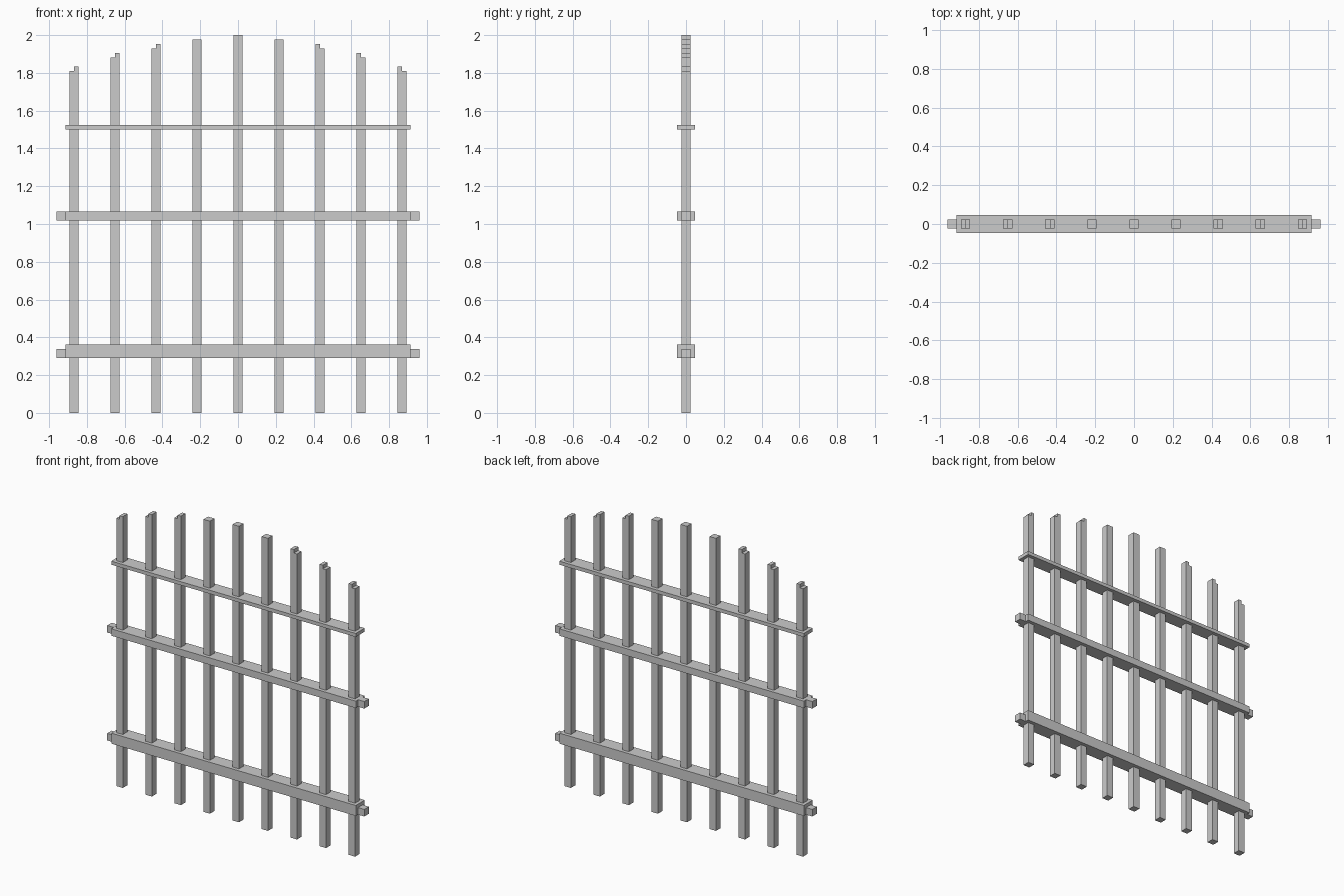
import bpy, bmesh

if "Cube" in bpy.data.objects:
    bpy.data.objects.remove(bpy.data.objects["Cube"])

U = 2 / 84          # base module
H = U               # half width of a bar
SPACING = 0.217


def extrude_profile(name, pts, half_depth):
    """Extrude an (x, z) outline symmetrically along y."""
    bm = bmesh.new()
    face = bm.faces.new([bm.verts.new((x, -half_depth, z)) for x, z in pts])
    ext = bmesh.ops.extrude_face_region(bm, geom=[face])
    moved = [g for g in ext["geom"] if isinstance(g, bmesh.types.BMVert)]
    bmesh.ops.translate(bm, verts=moved, vec=(0, 2 * half_depth, 0))
    bmesh.ops.recalc_face_normals(bm, faces=bm.faces)
    me = bpy.data.meshes.new(name)
    bm.to_mesh(me)
    bm.free()
    ob = bpy.data.objects.new(name, me)
    bpy.context.collection.objects.link(ob)
    return ob


def box(name, x0, x1, z0, z1, half_depth):
    return extrude_profile(name, [(x0, z0), (x1, z0), (x1, z1), (x0, z1)], half_depth)


# Upright bars: (outer top, inner top), stepped towards the arch centre
tops = [(84, 84), (83, 83), (81, 82), (79, 80), (76, 77)]
for i, (outer, inner) in enumerate(tops):
    for side in ((1,) if i == 0 else (-1, 1)):
        c = i * SPACING
        zo, zi = outer * U, inner * U
        pts = [(c - H, 0), (c + H, 0), (c + H, zo)]
        if outer != inner:
            pts += [(c, zo), (c, zi)]
        pts.append((c - H, zi))
        extrude_profile("upright_bar", [(side * x, z) for x, z in pts], H)

# Horizontal rails
RAIL, PIN = 0.914, 0.961
for name, z0, z1 in (("top_rail", 1.499, 1.523),
                     ("middle_rail", 1.019, 1.066),
                     ("bottom_rail", 0.290, 0.361)):
    box(name, -RAIL, RAIL, z0, z1, 2 * U)

# Square pins at the ends of the two lower rails
for z0 in (1.019, 0.290):
    for side in (-1, 1):
        x0, x1 = sorted((side * RAIL, side * PIN))
        box("end_pin", x0, x1, z0, z0 + 2 * U, H)
